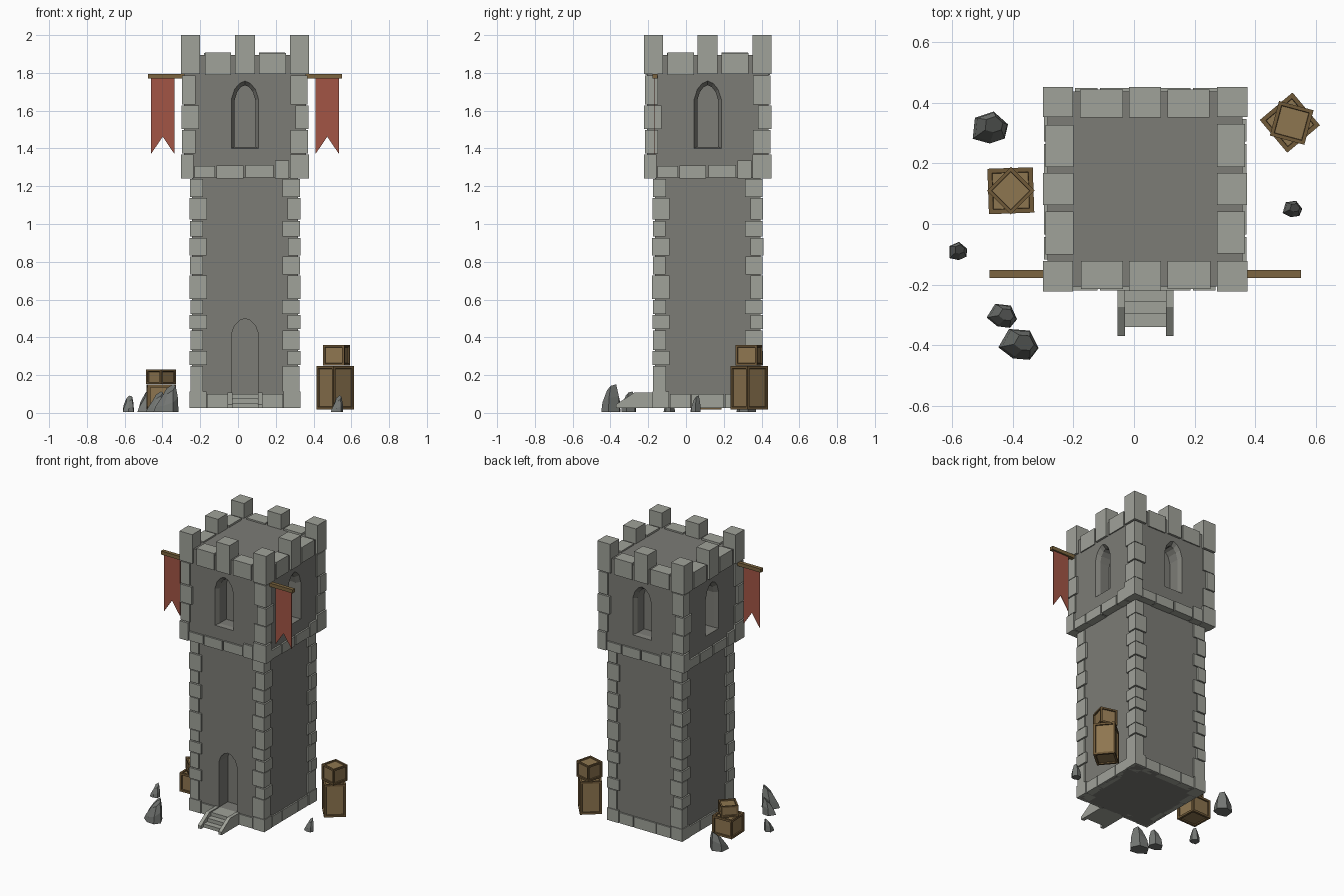
import bpy, bmesh, math, random
from mathutils import Matrix, Vector

if "Cube" in bpy.data.objects:
    bpy.data.objects.remove(bpy.data.objects["Cube"])

random.seed(4)
CX, CY = 0.037, 0.115          # tower axis
TOWER = Matrix.Translation((CX, CY, 0))


def material(name, col):
    m = bpy.data.materials.new(name)
    m.diffuse_color = (*col, 1)
    m.use_nodes = True
    m.node_tree.nodes["Principled BSDF"].inputs["Base Color"].default_value = m.diffuse_color
    return m


WOOD = material("frame_wood", (0.16, 0.10, 0.04))
PLANK = material("plank_wood", (0.27, 0.18, 0.08))
POLE = material("pole_wood", (0.20, 0.13, 0.05))
CLOTH = material("red_cloth", (0.36, 0.09, 0.06))
STONE = material("light_stone", (0.35, 0.36, 0.32))
WALL = material("wall_stone", (0.20, 0.20, 0.18))
ROCK = material("rock", (0.17, 0.18, 0.17))


def finish(name, bm, *mats):
    bmesh.ops.recalc_face_normals(bm, faces=bm.faces)
    me = bpy.data.meshes.new(name)
    bm.to_mesh(me)
    bm.free()
    for m in mats:
        me.materials.append(m)
    ob = bpy.data.objects.new(name, me)
    bpy.context.collection.objects.link(ob)
    return ob


def add_box(bm, b, mat=Matrix()):
    x0, x1, y0, y1, z0, z1 = b
    c = Vector(((x0 + x1) / 2, (y0 + y1) / 2, (z0 + z1) / 2))
    bmesh.ops.create_cube(bm, size=1, matrix=mat @ Matrix.Translation(c) @
                          Matrix.Diagonal((x1 - x0, y1 - y0, z1 - z0, 1)))


def loft(bm, rings):
    """Closed solid through rings with equal point counts."""
    vs = [[bm.verts.new(p) for p in r] for r in rings]
    n = len(vs[0])
    for a, b in zip(vs, vs[1:]):
        for i in range(n):
            bm.faces.new((a[i], a[(i + 1) % n], b[(i + 1) % n], b[i]))
    bm.faces.new(vs[0])
    bm.faces.new(vs[-1])


def turn(k):
    return TOWER @ Matrix.Rotation(k * math.pi / 2, 4, 'Z')


def stones(name, boxes, skip=None):
    """Repeat front-side stones on all four sides."""
    bm = bmesh.new()
    for k in range(4):
        for i, b in enumerate(boxes):
            if (k, i) != skip:
                add_box(bm, b, turn(k))
    return finish(name, bm, STONE)


def arch(half, z0, spring, apex):
    r = apex - spring
    right = [(half, z0), (half, spring), (half * .76, spring + r * .55), (half * .4, spring + r * .87)]
    return right + [(0, apex)] + [(-x, z) for x, z in reversed(right)]


def cut(body, rings, k):
    """Carve an arched recess; rings = [(y, outline), ...]."""
    bm = bmesh.new()
    loft(bm, [[turn(k) @ Vector((x, y, z)) for x, z in o] for y, o in rings])
    c = finish("recess_cutter", bm)
    c.hide_render = True
    m = body.modifiers.new("recess", 'BOOLEAN')
    m.operation, m.solver, m.object = 'DIFFERENCE', 'EXACT', c
    bpy.context.view_layer.objects.active = body
    bpy.ops.object.modifier_apply(modifier=m.name)
    bpy.data.objects.remove(c)


# Walls of the shaft and the wider upper room
bm = bmesh.new()
add_box(bm, (-.28, .28, -.28, .28, .025, 1.25), TOWER)
shaft = finish("tower_shaft", bm, WALL)
door = arch(.071, .1, .42, .5)
cut(shaft, [(-.4, door), (-.18, door)], 0)

bm = bmesh.new()
add_box(bm, (-.322, .322, -.322, .322, 1.245, 1.895), TOWER)
room = finish("upper_room", bm, WALL)
outer, inner = arch(.072, 1.4, 1.66, 1.757), arch(.055, 1.408, 1.655, 1.735)
for k in range(4):
    cut(room, [(-.4, outer), (-.322, outer), (-.295, inner), (-.22, inner)], k)

# Corner stones, alternating long and short on each face
def quoins(name, levels, h, wide, narrow):
    out = []
    for i, (a, b) in enumerate(zip(levels, levels[1:])):
        w, d = (wide, narrow) if i % 2 else (narrow, wide)
        e = h + (0.002 if i % 2 else -0.002) + random.uniform(-.001, .001)
        out.append((-e, -e + w, -e, -e + d, a + .003, b - .003))
    stones(name, out)


quoins("shaft_corner_stones", [.11, .25, .33, .44, .52, .60, .73, .83, .93, 1.02, 1.14, 1.24],
       .292, .092, .068)
quoins("room_corner_stones", [1.37, 1.50, 1.63, 1.79], .335, .092, .07)

# Stone courses at the foot and under the upper room
stones("foot_course", [(-.293, -.205, -.293, -.205, .025, .112), (-.2, -.092, -.29, -.24, .025, .1),
                       (-.087, .087, -.29, -.24, .025, .1), (.092, .2, -.29, -.24, .025, .1)], (0, 2))
stones("room_course", [(-.338, -.272, -.338, -.238, 1.242, 1.367), (-.266, -.158, -.334, -.27, 1.245, 1.308),
                       (-.15, -.008, -.334, -.27, 1.242, 1.31), (.004, .15, -.334, -.27, 1.245, 1.312),
                       (.158, .232, -.335, -.27, 1.242, 1.335)])

# Battlements
stones("battlements", [(-.338, -.238, -.338, -.238, 1.795, 2.0), (-.053, .053, -.337, -.237, 1.795, 2.0),
                       (-.212, -.073, -.33, -.237, 1.79, 1.908), (.073, .216, -.33, -.237, 1.795, 1.905)])

# Door steps with sloped side walls
bm = bmesh.new()
for i in range(3):
    add_box(bm, (-.035, .11, -.34 + i * .042, -.16, .025, .05 + i * .025))
side = [(-.37, .025), (-.37, .045), (-.275, .107), (-.17, .107), (-.17, .025)]
for x in (-.055, .106):
    loft(bm, [[(x + d, y, z) for y, z in side] for d in (0, .025)])
finish("door_steps", bm, STONE)

# Banners on poles, mirrored about the tower axis
for s, n in ((-1, "left"), (1, "right")):
    bm = bmesh.new()
    xs = sorted((CX + s * .31, CX + s * .514))
    add_box(bm, (*xs, -.178, -.152, 1.77, 1.795))
    finish(n + "_banner_pole", bm, POLE)
    flag = [(.373, 1.772), (.498, 1.772), (.498, 1.37), (.4355, 1.462), (.373, 1.37)]
    bm = bmesh.new()
    loft(bm, [[(CX + s * u, y, z) for u, z in flag] for y in (-.168, -.164)])
    finish(n + "_banner", bm, CLOTH)


# Crates: framed faces with sunken plank panels
def crate(name, x, y, z0, z1, size, deg):
    bm = bmesh.new()
    add_box(bm, (-size / 2, size / 2, -size / 2, size / 2, z0, z1),
            Matrix.Translation((x, y, 0)) @ Matrix.Rotation(math.radians(deg), 4, 'Z'))
    bmesh.ops.recalc_face_normals(bm, faces=bm.faces)
    panels = bm.faces[:]
    bmesh.ops.inset_individual(bm, faces=panels, thickness=size * .14)
    bmesh.ops.inset_individual(bm, faces=panels, thickness=.002, depth=-.008)
    for f in panels:
        f.material_index = 1
    finish(name, bm, WOOD, PLANK)


crate("tall_crate", .515, .335, .018, .248, .141, 40)
crate("tall_stack_top_crate", .521, .334, .25, .36, .118, -15)
crate("low_crate", -.407, .11, .018, .15, .15, 2)
crate("low_stack_top_crate", -.407, .11, .152, .23, .112, 45)

# Rocks: leaning, tapered, faceted chunks
def rock(name, x, y, sx, sy, h, deg):
    base = [(-.5, -.2), (-.1, -.48), (.32, -.45), (.5, -.05), (.22, .46), (-.3, .42)]
    bm = bmesh.new()
    rings = []
    for t, k, dx in ((0, 1, 0), (.55, .9, .03), (1, .5, .13)):
        rings.append([((px * k + dx) * sx, (py * k + dx * .5) * sy,
                       h * (t + (.28 * (px + py - .55) if t else 0))) for px, py in base])
    loft(bm, rings)
    top = max(v.co.z for v in bm.verts)
    for v in bm.verts:
        v.co.z *= h / top
    bm.transform(Matrix.Translation((x, y, .004)) @ Matrix.Rotation(math.radians(deg), 4, 'Z'))
    finish(name, bm, ROCK)


for i, r in enumerate([(-.478, .318, .125, .105, .125, 15), (-.583, -.09, .066, .06, .088, 20),
                       (-.435, -.302, .1, .08, .11, -10), (-.38, -.396, .132, .105, .148, -8),
                       (.523, .05, .066, .056, .088, 5)]):
    rock("rock_%d" % (i + 1), *r)
